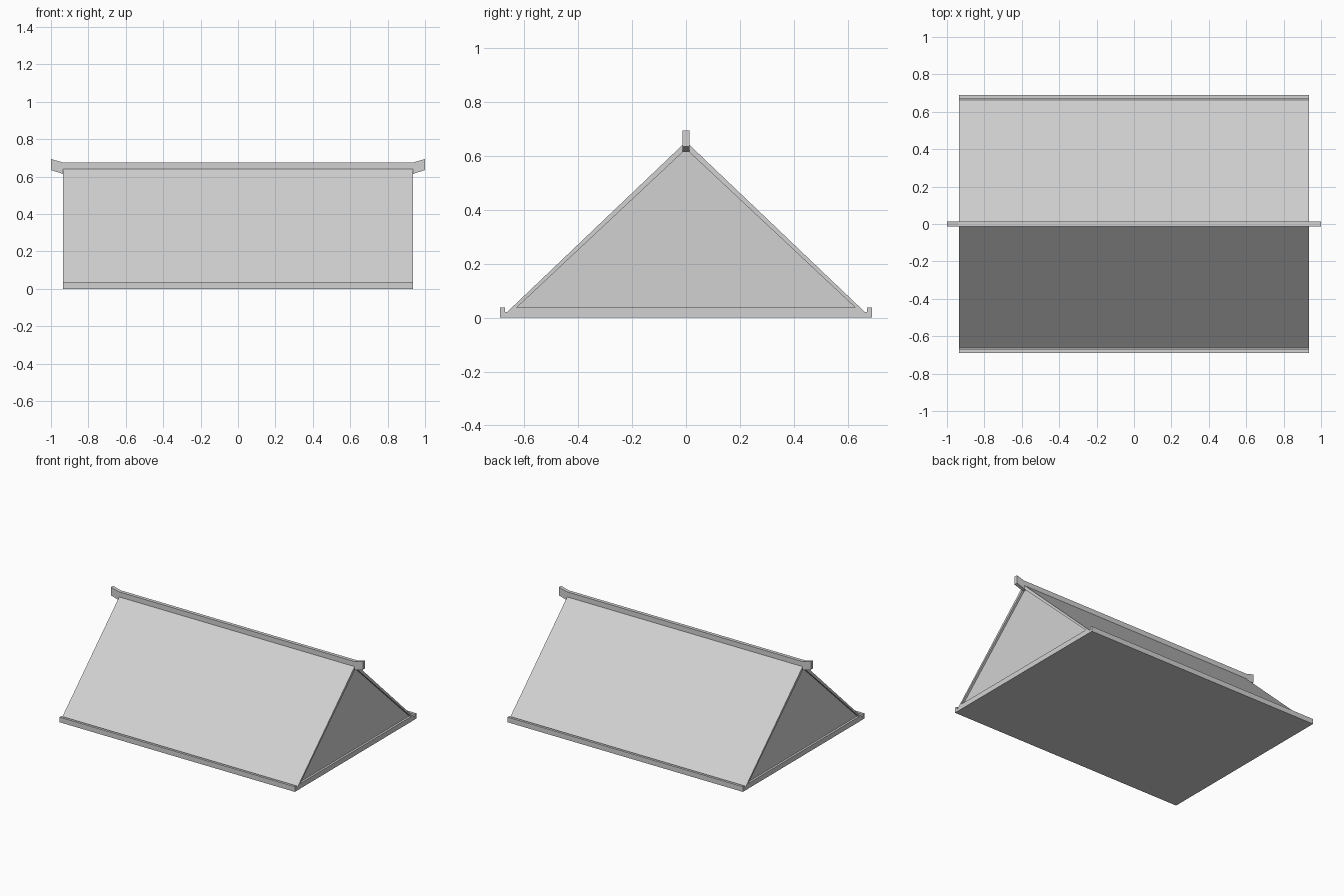
import bpy
import bmesh

cube = bpy.data.objects.get("Cube")
if cube:
    bpy.data.objects.remove(cube, do_unlink=True)

grey = bpy.data.materials.new("light_grey")
grey.use_nodes = True
colour = (0.64, 0.64, 0.64, 1)
grey.diffuse_color = colour
grey.node_tree.nodes["Principled BSDF"].inputs["Base Color"].default_value = colour


def prism(name, profile, half, axis="x"):
    """Extrude a closed profile, in (y, z) or (x, z), evenly to both sides."""
    bm = bmesh.new()

    def point(a, z):
        return (-half, a, z) if axis == "x" else (a, -half, z)

    face = bm.faces.new([bm.verts.new(point(a, z)) for a, z in profile])
    new = bmesh.ops.extrude_face_region(bm, geom=[face])["geom"]
    move = (2 * half, 0, 0) if axis == "x" else (0, 2 * half, 0)
    bmesh.ops.translate(bm, vec=move,
                        verts=[g for g in new if isinstance(g, bmesh.types.BMVert)])
    bmesh.ops.recalc_face_normals(bm, faces=bm.faces)
    mesh = bpy.data.meshes.new(name)
    bm.to_mesh(mesh)
    bm.free()
    mesh.materials.append(grey)
    obj = bpy.data.objects.new(name, mesh)
    bpy.context.collection.objects.link(obj)
    return obj


def mirrored(half_profile):
    """Complete a right-hand half outline with its mirror image."""
    return half_profile + [(-a, z) for a, z in reversed(half_profile)]


HALF_LENGTH = 0.935
FLOOR = 0.037   # top of the base
INNER = 0.628   # inner foot of the roof slabs
OUTER = 0.646   # outer foot of the roof slabs
APEX = 0.625    # inner peak

# Base plate with a raised gutter lip along each eave
prism("base_with_gutters", mirrored([
    (0.69, 0), (0.69, FLOOR), (0.672, FLOOR), (0.672, 0.02),
    (0.664, 0.02), (OUTER, FLOOR)]), HALF_LENGTH)

# Two sloping roof slabs
for name, s in (("back_roof_slab", 1), ("front_roof_slab", -1)):
    prism(name, [(s * OUTER, FLOOR), (s * 0.012, 0.641), (0, 0.641),
                 (0, APEX), (s * INNER, FLOOR)], HALF_LENGTH)

# Gable walls, slightly recessed behind the slab ends
prism("gable_walls", [(INNER, FLOOR), (0, APEX), (-INNER, FLOOR)], HALF_LENGTH - 0.015)

# Ridge beam with upturned ends
prism("ridge_beam", mirrored([
    (HALF_LENGTH, 0.615), (1, 0.635), (1, 0.694), (0.94, 0.677)]), 0.0125, "y")
